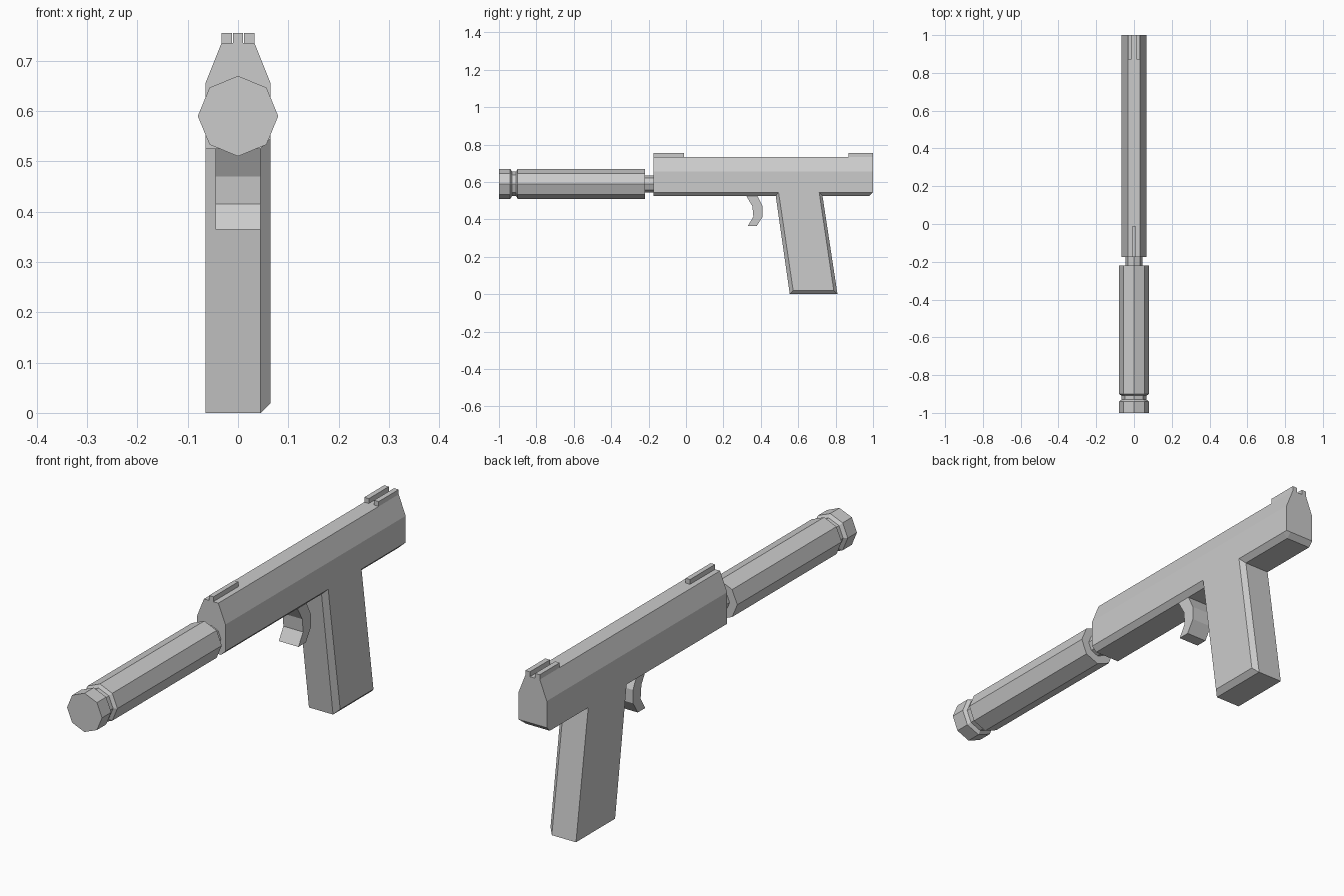
import bpy, bmesh, math

if "Cube" in bpy.data.objects:
    bpy.data.objects.remove(bpy.data.objects["Cube"])


def loft(name, rings):
    """Closed solid through a list of equally sized point rings."""
    bm = bmesh.new()
    loops = [[bm.verts.new(p) for p in r] for r in rings]
    n = len(loops[0])
    for a, b in zip(loops, loops[1:]):
        for i in range(n):
            j = (i + 1) % n
            bm.faces.new((a[i], a[j], b[j], b[i]))
    bm.faces.new(loops[0])
    bm.faces.new(loops[-1])
    bmesh.ops.recalc_face_normals(bm, faces=bm.faces)
    me = bpy.data.meshes.new(name)
    bm.to_mesh(me)
    bm.free()
    ob = bpy.data.objects.new(name, me)
    bpy.context.collection.objects.link(ob)
    return ob


def octagon(r, y, z=0.59):
    return [(r * math.sin(k * math.pi / 4), y, z + r * math.cos(k * math.pi / 4))
            for k in range(8)]


def box(name, x0, x1, y0, y1, z0, z1):
    return loft(name, [[(x0, y, z0), (x1, y, z0), (x1, y, z1), (x0, y, z1)]
                       for y in (y0, y1)])


# Slide: tapered top, lower edge chamfered on the +x side and at the rear
section = [(-0.033, 0.735), (-0.065, 0.655), (-0.065, 0.525), (0.045, 0.525),
           (0.065, 0.545), (0.065, 0.655), (0.033, 0.735)]
loft("slide", [[(x, y, max(z, zmin)) for x, z in section]
               for y, zmin in ((-0.175, 0), (0.98, 0), (1.0, 0.545))])

# Raked grip, chamfered on the +x side
full = [(0.48, 0.525), (0.555, 0.0), (0.81, 0.0), (0.73, 0.525)]
inset = [(0.495, 0.545), (0.573, 0.02), (0.79, 0.02), (0.712, 0.545)]
loft("grip", [[(x, y, z) for y, z in prof]
              for x, prof in ((-0.065, full), (0.045, full), (0.065, inset))])

# Curved trigger
trigger = [(0.32, 0.53), (0.355, 0.47), (0.36, 0.415), (0.33, 0.365),
           (0.378, 0.365), (0.41, 0.415), (0.41, 0.47), (0.38, 0.53)]
loft("trigger", [[(x, y, z) for y, z in trigger] for x in (-0.045, 0.045)])

# Eight-sided muzzle tube with a groove behind the end cap
loft("muzzle_tube", [octagon(r, y) for r, y in
                     ((0.08, -1.0), (0.08, -0.94), (0.066, -0.93),
                      (0.066, -0.908), (0.08, -0.9), (0.08, -0.22))])
loft("barrel", [octagon(0.045, y) for y in (-0.23, -0.16)])

# Sights
box("front_sight", -0.01, 0.01, -0.175, -0.012, 0.73, 0.755)
for side, name in ((1, "rear_sight_right"), (-1, "rear_sight_left")):
    box(name, side * 0.012, side * 0.033, 0.87, 1.0, 0.73, 0.755)
